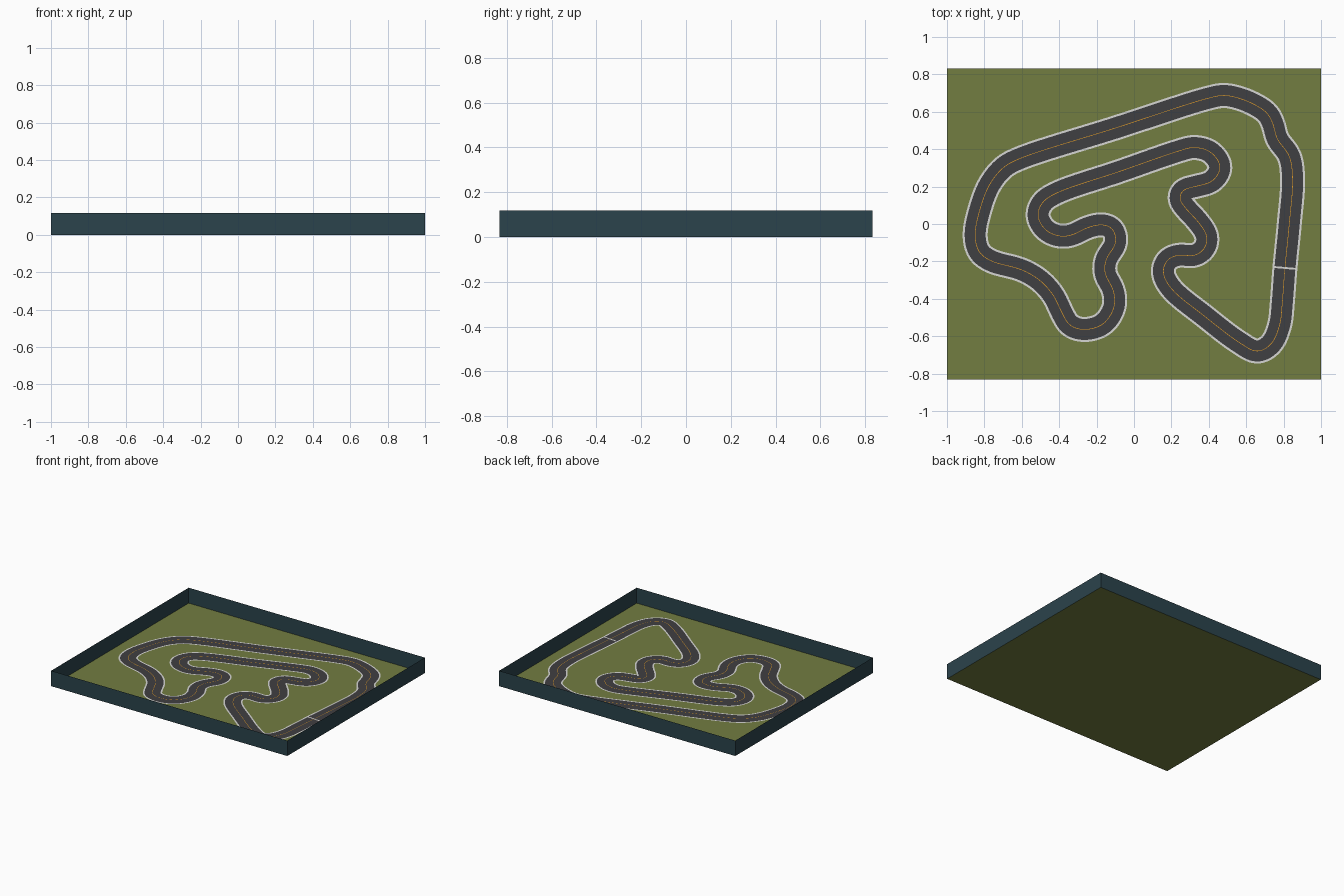
import bpy
from mathutils import Vector

if "Cube" in bpy.data.objects:
    bpy.data.objects.remove(bpy.data.objects["Cube"])

HX, HY, WALL_H = 1.0, 0.832, 0.118


def material(name, rgb):
    m = bpy.data.materials.new(name)
    m.diffuse_color = (*rgb, 1)
    m.use_nodes = True
    m.node_tree.nodes["Principled BSDF"].inputs["Base Color"].default_value = m.diffuse_color
    return m


grass = material("grass green", (0.17, 0.205, 0.053))
slate = material("slate blue", (0.024, 0.056, 0.072))
asphalt = material("asphalt grey", (0.051, 0.050, 0.054))
white = material("line white", (0.68, 0.68, 0.66))
orange = material("line orange", (0.75, 0.33, 0.02))


def add_mesh(name, verts, faces, mat):
    me = bpy.data.meshes.new(name)
    me.from_pydata([tuple(v) for v in verts], [], faces)
    me.materials.append(mat)
    ob = bpy.data.objects.new(name, me)
    bpy.context.collection.objects.link(ob)
    return ob


# centre line of the circuit, starting at the finish line
PATH = [
    (.807, -.235), (.83, 0), (.848, .24), (.83, .365), (.765, .455), (.745, .53),
    (.715, .59), (.66, .63), (.57, .67), (.48, .688), (.395, .672), (-.1, .513),
    (-.61, .35), (-.695, .305), (-.77, .215), (-.82, .09), (-.85, -.06),
    (-.828, -.15), (-.765, -.197), (-.6, -.245), (-.505, -.30), (-.432, -.38),
    (-.385, -.475), (-.345, -.54), (-.27, -.565), (-.165, -.535), (-.105, -.44),
    (-.112, -.35), (-.155, -.265), (-.15, -.19), (-.097, -.10), (-.115, -.025),
    (-.17, -.003), (-.25, -.02), (-.335, -.06), (-.40, -.065), (-.475, -.03),
    (-.515, .045), (-.49, .115), (-.415, .165), (-.08, .28), (.245, .392),
    (.32, .41), (.41, .385), (.462, .305), (.42, .23), (.325, .20), (.26, .18),
    (.243, .135), (.28, .08), (.34, .015), (.39, -.065), (.378, -.13),
    (.32, -.17), (.245, -.165), (.18, -.19), (.155, -.255), (.195, -.34),
    (.38, -.495), (.565, -.635), (.66, -.682), (.735, -.64), (.78, -.535), (.792, -.43),
]


def spline(pts, steps=24):
    """Closed centripetal Catmull-Rom curve."""
    out, n = [], len(pts)
    for i in range(n):
        p = [Vector(pts[(i + k - 1) % n]) for k in range(4)]
        t = [0.0]
        for a, b in zip(p, p[1:]):
            t.append(t[-1] + (b - a).length ** 0.5)
        for s in range(steps):
            u = t[1] + (t[2] - t[1]) * s / steps
            q, lv = p, 1
            while len(q) > 1:
                if lv < 3:
                    lo = [(t[j], t[j + lv]) for j in range(len(q) - 1)]
                else:
                    lo = [(t[1], t[2])]
                q = [q[j].lerp(q[j + 1], (u - a) / (b - a)) for j, (a, b) in enumerate(lo)]
                lv += 1
            out.append(q[0])
    return out


def resample(pts, count):
    """Even spacing along the closed curve."""
    loop = pts + [pts[0]]
    seg = [(b - a).length for a, b in zip(loop, loop[1:])]
    step, out, i, done = sum(seg) / count, [], 0, 0.0
    for k in range(count):
        while i < len(seg) - 1 and done + seg[i] < k * step:
            done += seg[i]
            i += 1
        out.append(loop[i].lerp(loop[i + 1], (k * step - done) / max(seg[i], 1e-9)))
    return out


N = 720
line = resample(spline(PATH), N)
for _ in range(6):  # soften the bends
    line = [(line[i - 1] + line[i] * 2 + line[(i + 1) % N]) / 4 for i in range(N)]
normals = []
for i in range(N):
    d = (line[(i + 1) % N] - line[i - 1]).normalized()
    normals.append(Vector((-d.y, d.x)))


def ribbon(name, a, b, z, mat):
    """Closed strip between two sideways offsets of the centre line."""
    verts = []
    for p, n in zip(line, normals):
        verts += [(*(p + n * a), z), (*(p + n * b), z)]
    faces = [(2 * i + 1, 2 * i, 2 * ((i + 1) % N), 2 * ((i + 1) % N) + 1) for i in range(N)]
    return add_mesh(name, verts, faces, mat)


# ground sheet
add_mesh("ground", [(-HX, -HY, 0), (HX, -HY, 0), (HX, HY, 0), (-HX, HY, 0)], [(0, 1, 2, 3)], grass)

# thin border walls
corners = [(-HX, -HY), (HX, -HY), (HX, HY), (-HX, HY)]
add_mesh("border_walls", [(*c, z) for z in (0, WALL_H) for c in corners],
         [(i, (i + 1) % 4, (i + 1) % 4 + 4, i + 4) for i in range(4)], slate)

# road surface, edge lines and centre line
ribbon("road", -0.056, 0.056, 0.002, asphalt)
ribbon("left_edge_line", 0.056, 0.067, 0.002, white)
ribbon("right_edge_line", -0.067, -0.056, 0.002, white)
ribbon("centre_line", -0.0015, 0.0015, 0.004, orange)

# finish line across the road
p, n = line[0], normals[0]
d = Vector((n.y, -n.x)) * 0.005
add_mesh("finish_line", [(*q, 0.005) for q in (p - n * .056 - d, p - n * .056 + d,
                                               p + n * .056 + d, p + n * .056 - d)],
         [(0, 1, 2, 3)], white)
